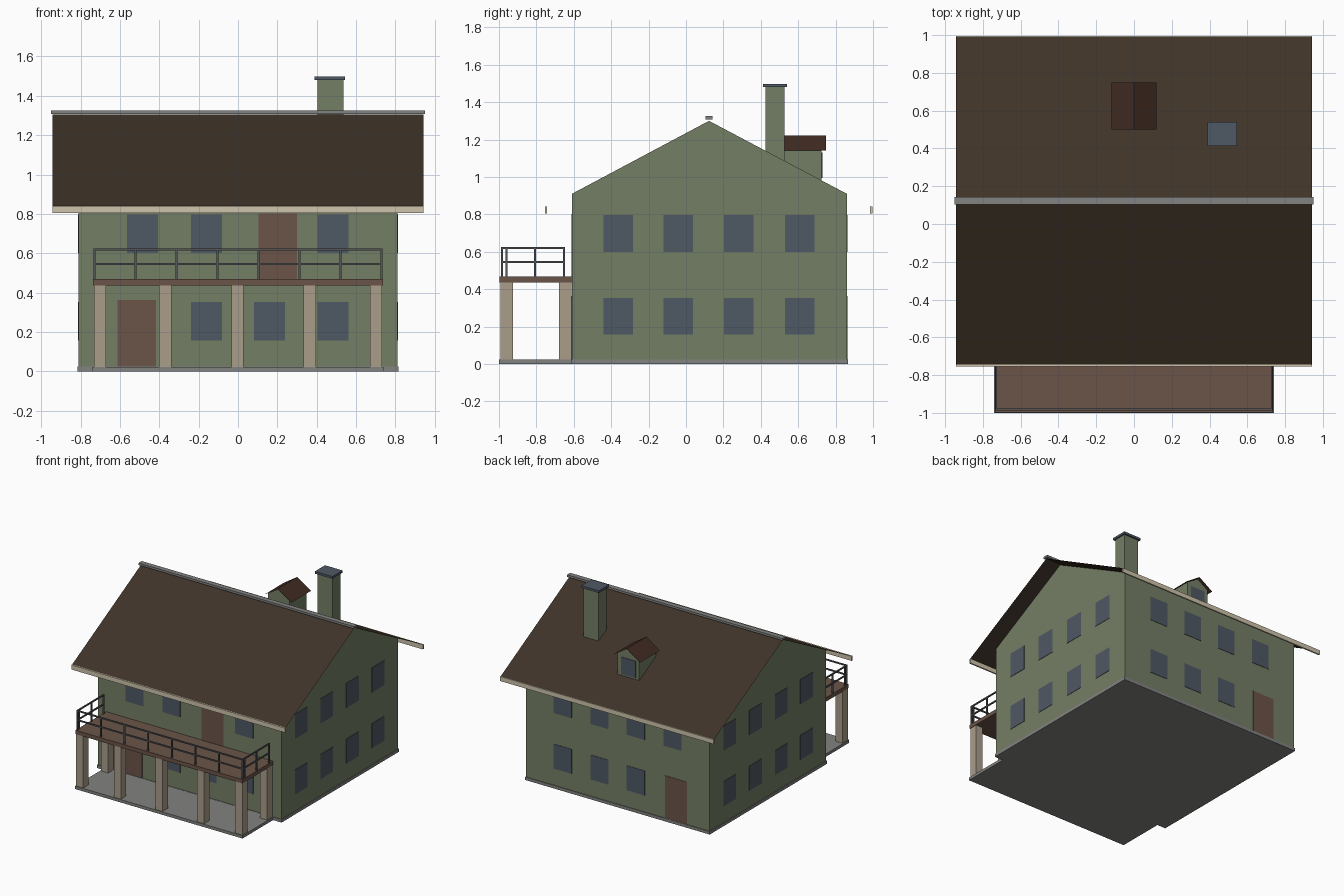
import bpy

cube = bpy.data.objects.get("Cube")
if cube:
    bpy.data.objects.remove(cube, do_unlink=True)


def material(name, rgb):
    # Convert 0-255 display values to linear
    col = [(c / 255 / 12.92) if c < 11 else ((c / 255 + 0.055) / 1.055) ** 2.4 for c in rgb] + [1]
    m = bpy.data.materials.new(name)
    m.use_nodes = True
    m.diffuse_color = col
    m.node_tree.nodes["Principled BSDF"].inputs["Base Color"].default_value = col
    return m


WALL = material("sage_wall", (116, 127, 101))
ROOF = material("dark_brown_roof", (62, 51, 40))
DORMER = material("red_brown_roof", (66, 43, 35))
GLASS = material("slate_glass", (79, 88, 100))
WOOD = material("brown_wood", (107, 84, 72))
POST = material("beige_column", (170, 157, 138))
TRIM = material("cream_fascia", (207, 197, 172))
STONE = material("grey_stone", (130, 130, 129))
METAL = material("dark_metal", (86, 86, 90))


def mesh_object(name, verts, faces, mat):
    me = bpy.data.meshes.new(name)
    me.from_pydata(verts, [], faces)
    me.materials.append(mat)
    ob = bpy.data.objects.new(name, me)
    bpy.context.collection.objects.link(ob)
    return ob


def prism(name, profile, lo, hi, axis, mat, caps=True, closed=True):
    """Sweep a (horizontal, z) profile along the x or y axis."""
    def point(h, z, t):
        return (t, h, z) if axis == "x" else (h, t, z)
    n = len(profile)
    verts = [point(h, z, t) for t in (lo, hi) for h, z in profile]
    sides = n if closed else n - 1
    faces = [(i, (i + 1) % n, n + (i + 1) % n, n + i) for i in range(sides)]
    if caps:
        faces += [tuple(reversed(range(n))), tuple(range(n, 2 * n))]
    if axis == "y":
        faces = [tuple(reversed(f)) for f in faces]
    return mesh_object(name, verts, faces, mat)


def box(name, x0, x1, y0, y1, z0, z1, mat):
    return prism(name, [(y0, z0), (y1, z0), (y1, z1), (y0, z1)], x0, x1, "x", mat)


# Main walls with gables
HALF, FRONT, BACK = 0.81, -0.61, 0.86
RIDGE_Y, RIDGE_Z, EAVE_Z = 0.123, 1.30, 0.91
prism("house_walls", [(FRONT, 0.02), (BACK, 0.02), (BACK, EAVE_Z), (RIDGE_Y, RIDGE_Z),
                      (FRONT, EAVE_Z)], -HALF, HALF, "x", WALL)
box("house_plinth", -0.815, 0.815, -0.615, 0.865, 0, 0.024, STONE)
box("porch_slab", -0.74, 0.74, -1.0, -0.61, 0, 0.023, STONE)

# Thin overhanging roof, ridge cap and eave boards
prism("main_roof", [(-0.745, 0.841), (RIDGE_Y, 1.305), (0.99, 0.841)],
      -0.942, 0.942, "x", ROOF, caps=False, closed=False)
box("ridge_cap", -0.95, 0.95, 0.103, 0.143, 1.308, 1.325, STONE)
for name, y in (("front_fascia", -0.749), ("back_fascia", 0.99)):
    box(name, -0.942, 0.942, y - 0.006, y + 0.006, 0.805, 0.841, TRIM)

# Chimney
box("chimney", 0.403, 0.535, 0.425, 0.527, 1.0, 1.482, WALL)
box("chimney_cap", 0.39, 0.545, 0.412, 0.54, 1.48, 1.498, GLASS)

# Dormer on the back slope
prism("dormer_walls", [(-0.095, 0.97), (0.095, 0.97), (0.095, 1.155), (0, 1.215), (-0.095, 1.155)],
      0.515, 0.725, "y", WALL)
prism("dormer_roof", [(-0.12, 1.142), (0, 1.221), (0.12, 1.142)],
      0.50, 0.748, "y", DORMER, caps=False, closed=False)
box("dormer_window", -0.065, 0.065, 0.72, 0.729, 0.995, 1.13, GLASS)

# Windows and doors as thin plates
T = 0.003
LOW, HIGH, W = (0.157, 0.353), (0.60, 0.797), 0.079


def wall_plate(name, side, c, half, z, mat):
    if side in ("front", "back"):
        y = FRONT if side == "front" else BACK
        box(name, c - half, c + half, y - T, y + T, *z, mat)
    else:
        x = HALF if side == "left" else -HALF
        box(name, x - T, x + T, c - half, c + half, *z, mat)


openings = {
    ("front", LOW): (-0.16, 0.16, 0.483),
    ("front", HIGH): (-0.485, -0.16, 0.483),
    ("back", LOW): (-0.16, 0.16, 0.485),
    ("back", HIGH): (-0.485, -0.16, 0.16, 0.485),
}
for side in ("left", "right"):
    for level in (LOW, HIGH):
        openings[side, level] = (-0.362, -0.041, 0.283, 0.608)
for (side, level), centres in openings.items():
    floor = "lower" if level == LOW else "upper"
    for i, c in enumerate(centres, 1):
        wall_plate(f"{side}_{floor}_window_{i}", side, c, W, level, GLASS)
for side in ("front", "back"):
    wall_plate(side + "_door", side, -0.515, 0.098, (0.024, 0.363), WOOD)
wall_plate("balcony_door", "front", 0.203, 0.098, (0.465, 0.803), WOOD)

# Balcony deck and columns
box("balcony_deck", -0.737, 0.737, -0.997, FRONT, 0.437, 0.468, WOOD)
for i, x in enumerate((-0.702, -0.37, -0.002, 0.365, 0.702), 1):
    box(f"front_column_{i}", x - 0.031, x + 0.031, -0.993, -0.926, 0.022, 0.44, POST)
for name, x in (("right_rear_column", -0.702), ("left_rear_column", 0.702)):
    box(name, x - 0.031, x + 0.031, -0.68, -0.613, 0.022, 0.44, POST)

# Balcony railing
R, RX, RY = 0.005, 0.729, -0.983


def rail_post(name, x, y):
    box(name, x - R, x + R, y - R, y + R, 0.465, 0.62, METAL)


for i in range(8):
    rail_post(f"front_rail_post_{i + 1}", -RX + i * 2 * RX / 7, RY)
for label, z in (("top", 0.62), ("middle", 0.546)):
    box(f"front_{label}_rail", -RX - R, RX + R, RY - R, RY + R, z - R, z + R, METAL)
    for side, x in (("left", RX), ("right", -RX)):
        box(f"{side}_{label}_rail", x - R, x + R, RY, -0.648, z - R, z + R, METAL)
for side, x in (("left", RX), ("right", -RX)):
    for i, y in enumerate((-0.96, -0.807, -0.653), 1):
        rail_post(f"{side}_rail_post_{i}", x, y)
